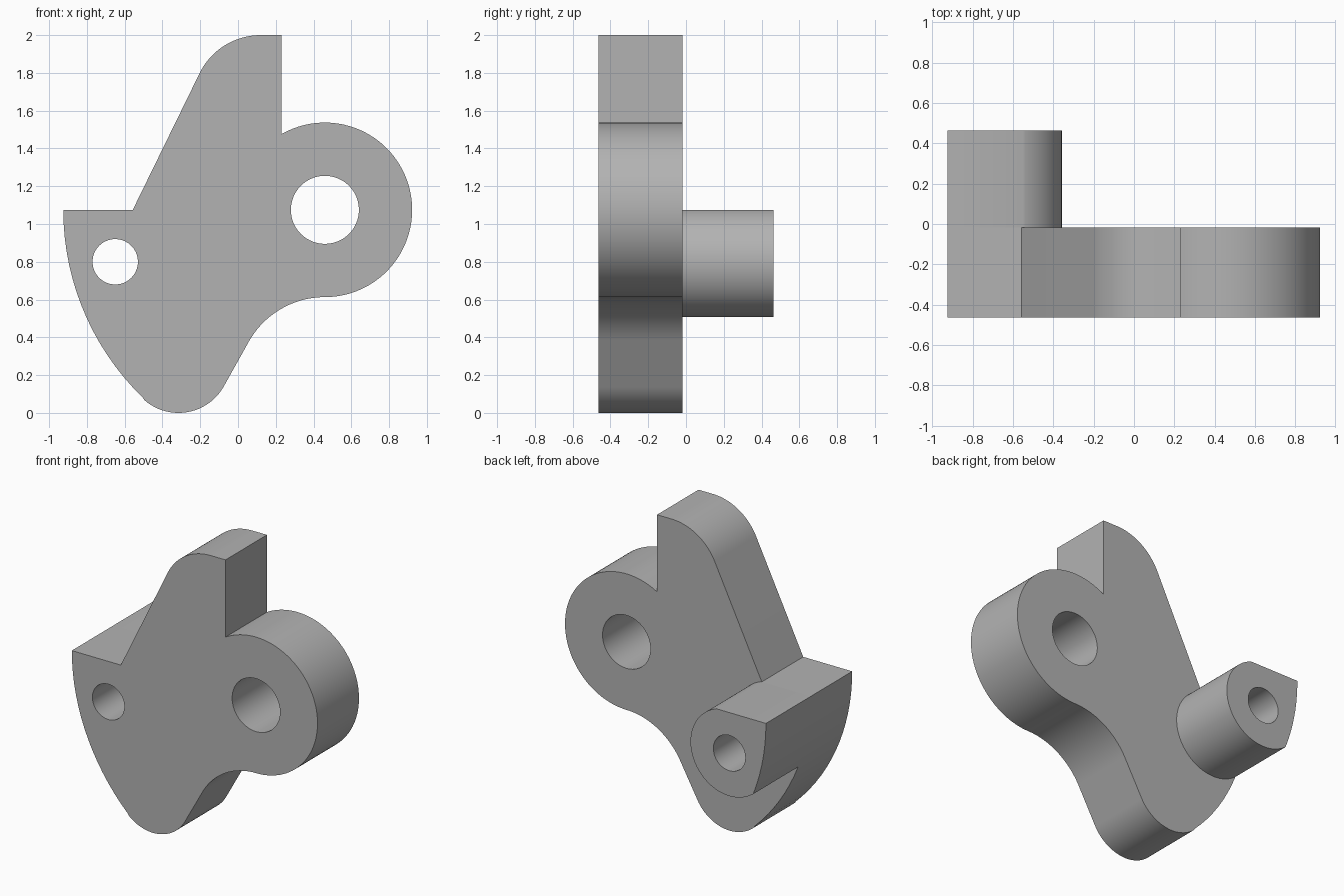
import bpy, bmesh
from math import cos, sin, radians, degrees, atan2, acos, asin, hypot, pi

cube = bpy.data.objects.get("Cube")
if cube:
    bpy.data.objects.remove(cube, do_unlink=True)

grey = bpy.data.materials.new("plain grey")
grey.use_nodes = True
grey.diffuse_color = (0.45, 0.45, 0.45, 1)
grey.node_tree.nodes["Principled BSDF"].inputs["Base Color"].default_value = (0.45, 0.45, 0.45, 1)


def arc(centre, radius, start, end):
    """Points along an arc in the x-z plane, angles in degrees."""
    n = max(6, int(abs(end - start) / 3))
    angles = [radians(start + (end - start) * i / n) for i in range(n + 1)]
    return [(centre[0] + radius * cos(a), centre[1] + radius * sin(a)) for a in angles]


def slab(name, loops, y_front, y_back):
    """Filled outline with holes, extruded along y."""
    curve = bpy.data.curves.new(name + "_profile", "CURVE")
    curve.dimensions = "2D"
    curve.fill_mode = "BOTH"
    curve.extrude = (y_back - y_front) / 2
    for loop in loops:
        spline = curve.splines.new("POLY")
        spline.points.add(len(loop) - 1)
        for point, (x, z) in zip(spline.points, loop):
            point.co = (x, z, 0, 1)
        spline.use_cyclic_u = True
    helper = bpy.data.objects.new(name + "_profile", curve)
    bpy.context.collection.objects.link(helper)
    bpy.context.view_layer.update()
    mesh = bpy.data.meshes.new_from_object(
        helper.evaluated_get(bpy.context.evaluated_depsgraph_get()))
    bpy.data.objects.remove(helper, do_unlink=True)

    # Stand the profile upright and weld caps to walls
    bm = bmesh.new()
    bm.from_mesh(mesh)
    middle = (y_front + y_back) / 2
    for v in bm.verts:
        x, z, depth = v.co
        v.co = (x, middle - depth, z)
    bmesh.ops.remove_doubles(bm, verts=bm.verts, dist=0.0002)
    bmesh.ops.recalc_face_normals(bm, faces=bm.faces)
    bm.to_mesh(mesh)
    bm.free()
    mesh.name = name
    mesh.materials.clear()
    mesh.materials.append(grey)
    obj = bpy.data.objects.new(name, mesh)
    bpy.context.collection.objects.link(obj)
    bpy.ops.object.select_all(action="DESELECT")
    obj.select_set(True)
    bpy.context.view_layer.objects.active = obj
    bpy.ops.object.shade_smooth_by_angle(angle=radians(25))
    return obj


# Key centres and radii
pivot, hub_r, sweep_r = (0.46, 1.075), 0.462, 1.385
pin, pin_r = (-0.65, 0.80), 0.292
toe, toe_r = (-0.315, 0.275), 0.275
shoulder, shoulder_r = (0.12, 1.64), 0.36
notch_x = 0.23
toe_angle = degrees(atan2(toe[1] - pivot[1], toe[0] - pivot[0])) % 360
hub_start = degrees(acos((notch_x - pivot[0]) / hub_r))

# Lever plate outline, counter-clockwise from the upper left ledge
outline = arc(pivot, sweep_r, 180, toe_angle)
outline += arc(toe, toe_r, toe_angle, 330)[1:]
outline += arc((pivot[0], pivot[1] - 2 * hub_r), hub_r, 150, 90)
outline += arc(pivot, hub_r, -90, hub_start)[1:]
outline += [(notch_x, 2.0)]
outline += arc(shoulder, shoulder_r, 90, 153.5)
outline += [(-0.557, 1.075)]

pivot_hole = arc(pivot, 0.18, 0, 357)
pin_hole = arc(pin, 0.12, 0, 357)
slab("lever_plate", [outline, pivot_hole, pin_hole], -0.463, -0.018)

# Pin boss: round, but cut by the ledge height and the sweep arc
dx, dz = pin[0] - pivot[0], pin[1] - pivot[1]
d = hypot(dx, dz)
low = (degrees(atan2(dz, dx)) % 360
       + degrees(acos((sweep_r**2 - d**2 - pin_r**2) / (2 * d * pin_r))))
boss = arc(pin, pin_r, low - 360, degrees(asin((pivot[1] - pin[1]) / pin_r)))
meet = degrees(atan2(boss[0][1] - pivot[1], boss[0][0] - pivot[0])) % 360
boss += arc(pivot, sweep_r, 180, meet)[:-1]
slab("pin_boss", [boss, pin_hole], -0.018, 0.463)
